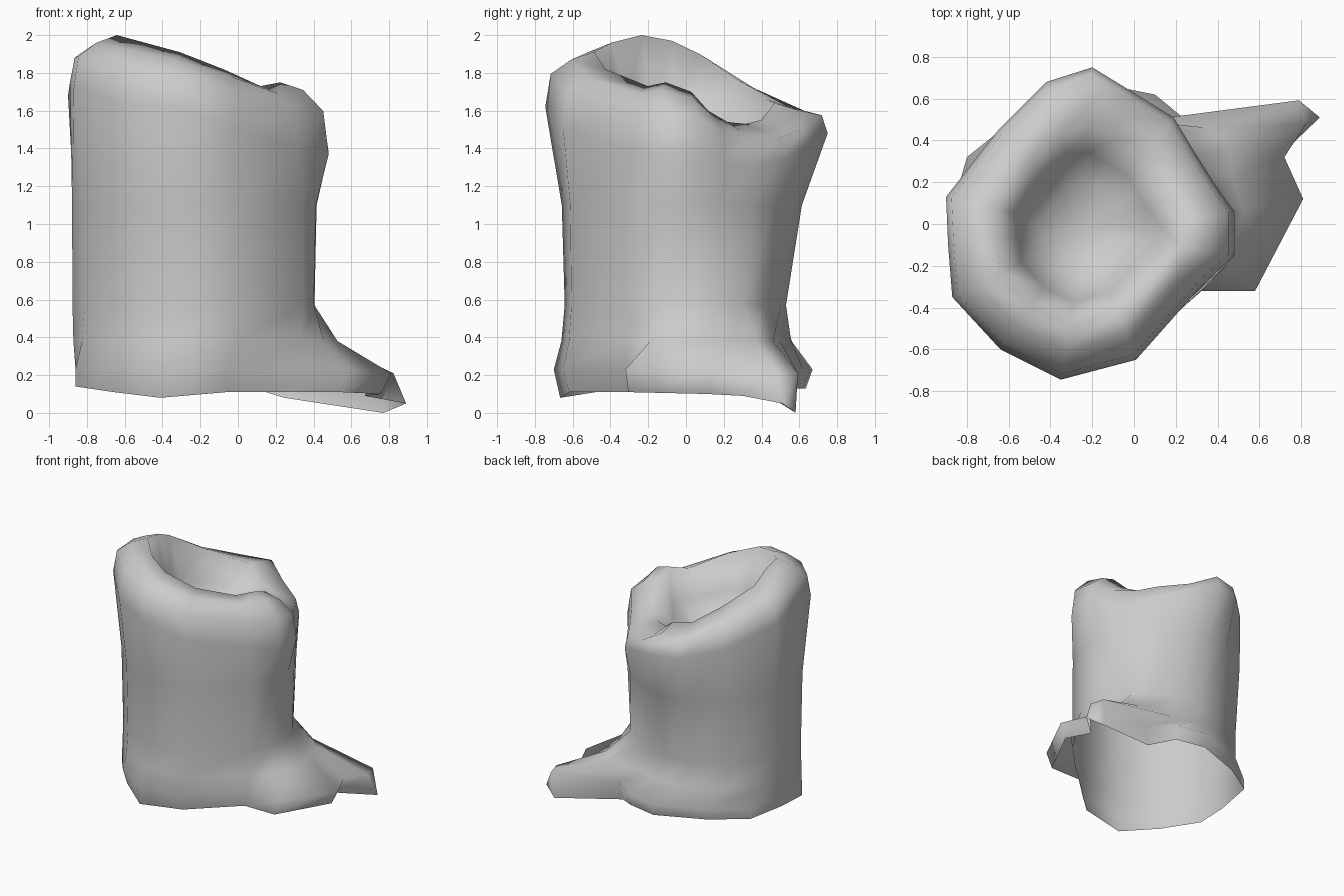
import bpy, bmesh, math
from mathutils import Vector

if "Cube" in bpy.data.objects:
    bpy.data.objects.remove(bpy.data.objects["Cube"])

# Widest outline of the swollen rim, anticlockwise from the right
RIM = [(.48, .06, 1.38), (.38, .2, 1.32), (.28, .36, 1.32), (.19, .51, 1.34),
       (-.02, .64, 1.42), (-.2, .75, 1.48), (-.42, .68, 1.48), (-.65, .45, 1.52),
       (-.9, .13, 1.68), (-.89, -.1, 1.75), (-.87, -.35, 1.72), (-.64, -.6, 1.65),
       (-.35, -.745, 1.62), (.01, -.65, 1.5), (.32, -.3, 1.4), (.48, -.15, 1.37)]
# Height of the lip above each rim point
LIP = [1.70, 1.6, 1.54, 1.53, 1.55, 1.64, 1.66, 1.76,
       1.9, 1.97, 2.0, 1.96, 1.91, 1.82, 1.73, 1.75]
# Bottom outline, with the forked root on the right
BASE = [(.81, .12, .1), (.72, .32, .09), (.89, .51, .05), (.77, .58, 0),
        (.27, .48, .08), (.1, .62, .13), (-.15, .67, .13), (-.55, .52, .14),
        (-.8, .32, .15), (-.86, .0, .15), (-.86, -.25, .14), (-.68, -.5, .11),
        (-.42, -.7, .08), (-.05, -.65, .11), (.3, -.32, .11), (.58, -.32, .11)]
CENTRE = Vector((-.235, -.03, 0))
FLOOR = 1.36


def flat(p, z):
    return Vector((p[0], p[1], z))


def toward_axis(p, t, z):
    return flat(Vector(p).lerp(CENTRE, t), z)


def column(i):
    """Points of one vertical strip, from ground up and down into the hollow."""
    rim, base, lip = RIM[i], BASE[i], LIP[i]
    a = math.atan2(rim[1] - CENTRE.y, rim[0] - CENTRE.x)
    body = CENTRE + Vector((.645 * math.cos(a), .62 * math.sin(a), 0))
    # The trunk narrows at the back just above the ground
    low = body - Vector((0, .06 * max(0, math.sin(a)), 0))
    low_inset = 0 if i in (2, 3, 8, 9, 10) else .05
    mid_inset = {2: .06, 3: -.02}.get(i, 0)
    return [
        toward_axis(base, low_inset, base[2]),
        toward_axis(base, mid_inset, .21 if i < 4 else .23),
        flat(low.lerp(Vector(base), .3), .38),
        flat(low, .57),
        flat(body.lerp(Vector(rim), .15), 1.1),
        Vector(rim),
        toward_axis(rim, .04, rim[2] * .4 + lip * .6),
        toward_axis(rim, .19, lip - .04),
        toward_axis(rim, .36, lip),
        toward_axis(rim, .52, lip * .45 + FLOOR * .55),
        toward_axis(rim, .68, FLOOR + .03),
    ]


# Hollow stump: open underneath, closed by the floor of the hollow
bm = bmesh.new()
cols = [[bm.verts.new(p) for p in column(i)] for i in range(len(RIM))]
for i, c in enumerate(cols):
    d = cols[(i + 1) % len(cols)]
    for j in range(len(c) - 1):
        bm.faces.new((c[j], d[j], d[j + 1], c[j + 1]))
centre = bm.verts.new(flat(CENTRE, FLOOR))
for i, c in enumerate(cols):
    bm.faces.new((c[-1], cols[(i + 1) % len(cols)][-1], centre))
for f in bm.faces:
    f.smooth = True
mesh = bpy.data.meshes.new("tree_stump")
bm.to_mesh(mesh)
bm.free()
bpy.context.collection.objects.link(bpy.data.objects.new("tree_stump", mesh))
